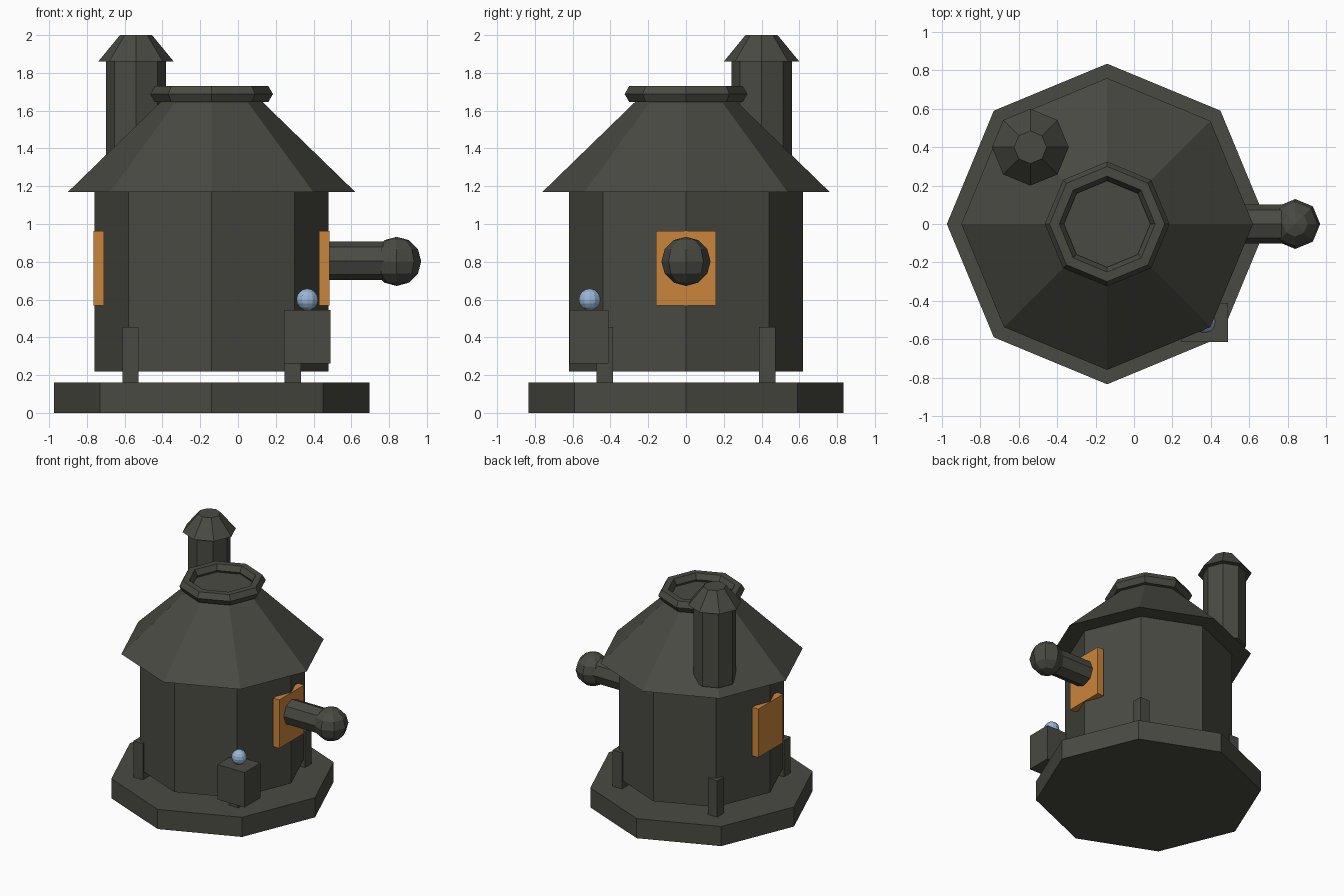
import bpy, math

if "Cube" in bpy.data.objects:
    bpy.data.objects.remove(bpy.data.objects["Cube"])

AX = -0.14          # x of the tower's axis


def material(name, rgb):
    m = bpy.data.materials.new(name)
    m.diffuse_color = (*rgb, 1)
    m.use_nodes = True
    m.node_tree.nodes["Principled BSDF"].inputs["Base Color"].default_value = m.diffuse_color
    return m


IRON = material("dark_iron", (0.068, 0.068, 0.056))
ORANGE = material("orange_panel", (0.60, 0.235, 0.045))
GLASS = material("pale_blue_glass", (0.32, 0.46, 0.68))


def finish(name, mat):
    o = bpy.context.object
    o.name = name
    o.data.materials.append(mat)
    return o


def prism(name, x, y, z0, z1, r0, r1, mat=IRON):
    """Eight-sided cylinder or cone frustum with corners on the axes."""
    bpy.ops.mesh.primitive_cone_add(vertices=8, radius1=r0, radius2=r1, depth=z1 - z0,
                                    location=(x, y, (z0 + z1) / 2))
    return finish(name, mat)


def box(name, centre, size, mat=IRON):
    bpy.ops.mesh.primitive_cube_add(size=1, location=centre)
    o = finish(name, mat)
    for v in o.data.vertices:
        v.co = [c * s for c, s in zip(v.co, size)]
    return o


def ball(name, centre, r, seg, rings, mat):
    bpy.ops.mesh.primitive_uv_sphere_add(segments=seg, ring_count=rings, radius=r, location=centre)
    return finish(name, mat)


# Base, drum and roof
prism("base", AX, 0, 0, 0.16, 0.835, 0.835)
prism("drum", AX, 0, 0.22, 1.17, 0.62, 0.62)
prism("roof", AX, 0, 1.17, 1.67, 0.76, 0.245)

# Rim around the roof opening
bpy.ops.mesh.primitive_torus_add(major_segments=8, minor_segments=6, major_radius=0.275,
                                 minor_radius=0.05, location=(AX, 0, 1.688))
finish("roof_rim", IRON)

# Chimney
prism("chimney", AX - 0.40, 0.40, 1.24, 1.87, 0.16, 0.16)
prism("chimney_cap", AX - 0.40, 0.40, 1.86, 2.0, 0.20, 0.085)

# Legs and side panels
for sx in (-1, 1):
    box("side_panel", (AX + sx * 0.597, 0, 0.765), (0.055, 0.32, 0.395), ORANGE)
    for sy in (-1, 1):
        box("leg", (AX + sx * 0.43, sy * 0.43, 0.30), (0.085, 0.085, 0.31))

# Side pipe with its end knob
pipe = prism("side_pipe", 0.62, 0, 0.58, 1.02, 0.102, 0.102)
pipe.location = (0.62, 0, 0.805)
pipe.rotation_euler = (0, math.pi / 2, 0)
ball("pipe_knob", (0.84, 0, 0.802), 0.13, 8, 6, IRON)

# Control box with lamp
box("control_box", (0.367, -0.513, 0.403), (0.245, 0.205, 0.285))
ball("lamp", (0.367, -0.51, 0.60), 0.058, 12, 8, GLASS)
